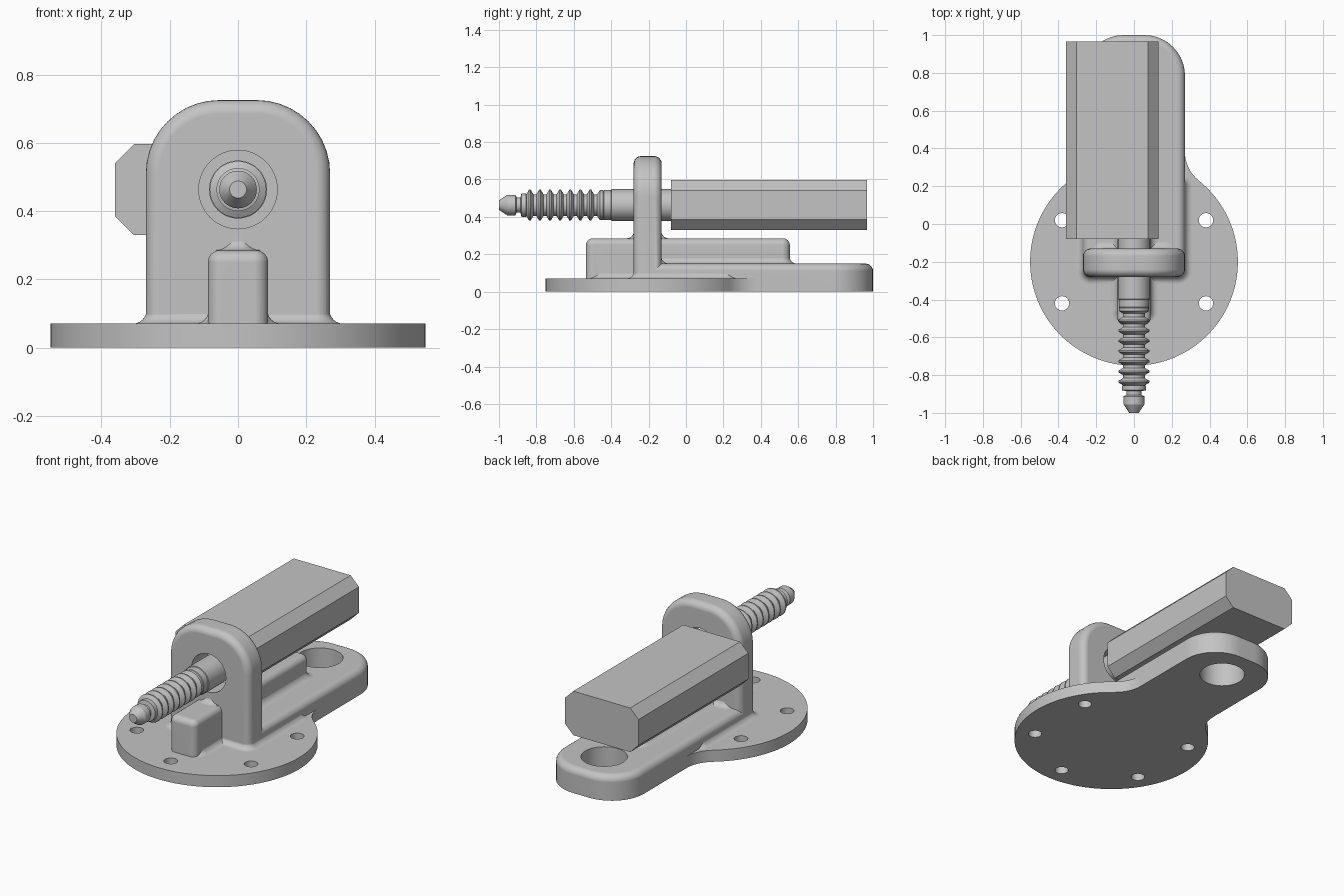
import bpy, bmesh
from math import sin, cos, pi, radians, atan2

cube = bpy.data.objects.get("Cube")
if cube:
    bpy.data.objects.remove(cube, do_unlink=True)

grey = bpy.data.materials.new("plain grey")
grey.use_nodes = True
grey.diffuse_color = (0.55, 0.55, 0.55, 1)
for node in grey.node_tree.nodes:
    if node.type == 'BSDF_PRINCIPLED':
        node.inputs["Base Color"].default_value = grey.diffuse_color


def loft(name, rings, axis='z'):
    """Bridge a stack of (outline, position) rings and cap both ends."""
    bm = bmesh.new()
    loops = []
    for outline, w in rings:
        loops.append([bm.verts.new((u, v, w) if axis == 'z' else (u, w, v))
                      for u, v in outline])
    n = len(loops[0])
    for a, b in zip(loops, loops[1:]):
        for i in range(n):
            j = (i + 1) % n
            bm.faces.new((a[i], a[j], b[j], b[i]))
    bm.faces.new(loops[0])
    bm.faces.new(loops[-1])
    bmesh.ops.recalc_face_normals(bm, faces=bm.faces[:])
    mesh = bpy.data.meshes.new(name)
    bm.to_mesh(mesh)
    bm.free()
    mesh.materials.append(grey)
    ob = bpy.data.objects.new(name, mesh)
    bpy.context.collection.objects.link(ob)
    return ob


def rounded(x, v0, v1, r0, r1, off=0, seg=10):
    """Rectangle of half width x with corner radii r0 (low v) and r1 (high v)."""
    pts = []
    corners = ((x, v1, r1, 1, 1), (-x, v1, r1, -1, 1),
               (-x, v0, r0, -1, -1), (x, v0, r0, 1, -1))
    for k, (cx, cv, r, sx, sv) in enumerate(corners):
        for i in range(seg + 1):
            a = (k + i / seg) * pi / 2
            pts.append((cx - sx * r + (r + off) * cos(a),
                        cv - sv * r + (r + off) * sin(a)))
    return pts


def circle(r, cx=0, cv=0, n=48):
    return [(cx + r * cos(2 * pi * i / n), cv + r * sin(2 * pi * i / n)) for i in range(n)]


def edge_round(b, top, seg=6):
    """Offsets and heights of a convex rounded rim."""
    return [(-b * (1 - cos(i * pi / 2 / seg)), top - b + b * sin(i * pi / 2 / seg))
            for i in range(seg + 1)]


def flare(name, x, v0, v1, r, z, f=0.04, seg=6):
    """Concave fillet skirt standing on height z."""
    layers = [(f, z - 0.012)]
    for i in range(seg, -1, -1):
        t = i * pi / 2 / seg
        layers.append((f - f * cos(t) - 0.002, z + f - f * sin(t)))
    return loft(name, [(rounded(x, v0, v1, r, r, o), w) for o, w in layers])


def boolean(target, other, operation):
    mod = target.modifiers.new("cut", 'BOOLEAN')
    mod.operation = operation
    mod.solver = 'EXACT'
    mod.object = other
    activate(target)
    bpy.ops.object.modifier_apply(modifier=mod.name)
    bpy.data.objects.remove(other, do_unlink=True)


def activate(ob):
    bpy.ops.object.select_all(action='DESELECT')
    ob.select_set(True)
    bpy.context.view_layer.objects.active = ob


def smooth(ob):
    activate(ob)
    bpy.ops.object.shade_smooth_by_angle(angle=radians(28))
    mod = ob.modifiers.new("normals", 'WEIGHTED_NORMAL')
    mod.keep_sharp = True


# Round base plate with necks that blend into the arm
disc_y, disc_r, neck_r, neck_y = -0.2, 0.55, 0.19, 0.38
neck_x = 0.27 + neck_r
start = atan2(neck_y - disc_y, neck_x)
half = []
for i in range(41):
    a = -pi / 2 + (start + pi / 2) * i / 40
    half.append((disc_r * cos(a), disc_y + disc_r * sin(a)))
for i in range(1, 9):
    a = pi + start * (1 - i / 8)
    half.append((neck_x + neck_r * cos(a), neck_y + neck_r * sin(a)))
half.append((0.2, neck_y))
plate = half + [(-x, y) for x, y in reversed(half[1:])]
base = loft("base_body", [(plate, 0), (plate, 0.07)])

# Long arm with a rounded end
arm_layers = [(0, 0)] + edge_round(0.04, 0.15)
arm = loft("arm", [(rounded(0.27, -0.26, 1.0, 0.05, 0.215, o), z) for o, z in arm_layers])

# Upright bracket, rounded on front and back rims
rim = edge_round(0.04, 0.075)
sides = [(o, -w) for o, w in reversed(rim)] + rim
bracket = loft("bracket", [(rounded(0.27, 0.01, 0.725, 0.045, 0.215, o), -0.205 + w)
                           for o, w in sides], 'y')

# Low stiffening block running through the bracket
block = loft("block", [(rounded(0.088, -0.535, 0.555, 0.04, 0.04, o), z)
                       for o, z in [(0, 0.03)] + edge_round(0.035, 0.285)])

# Fillets where the parts meet
fillets = [
    flare("arm_fillet", 0.27, -0.28, 0.25, 0.04, 0.07),
    flare("bracket_back_fillet", 0.19, -0.2, -0.13, 0.03, 0.15),
    flare("block_front_fillet", 0.088, -0.495, -0.22, 0.04, 0.07),
    flare("block_back_fillet", 0.088, -0.2, 0.555, 0.04, 0.15),
    flare("block_top_fillet", 0.03, -0.28, -0.13, 0.02, 0.285),
]
for part in [arm, bracket, block] + fillets:
    boolean(base, part, 'UNION')

# Bolt holes, arm hole and bracket bore
for k in range(5):
    a = radians(150 + 60 * k)
    ring = circle(0.038, 0.44 * cos(a), disc_y + 0.44 * sin(a), 24)
    boolean(base, loft("bolt_cutter", [(ring, -0.1), (ring, 0.12)]), 'DIFFERENCE')
ring = circle(0.127, 0, 0.78)
boolean(base, loft("arm_cutter", [(ring, -0.1), (ring, 0.3)]), 'DIFFERENCE')
axis_z = 0.463
ring = circle(0.115, 0, axis_z)
boolean(base, loft("bore_cutter", [(ring, -0.4), (ring, 0)], 'y'), 'DIFFERENCE')
smooth(base)

# Ribbed rod with a stepped tip
profile = [(0.025, -1.0), (0.055, -0.955), (0.055, -0.912), (0.04, -0.905),
           (0.04, -0.885), (0.063, -0.88), (0.063, -0.855)]
for k in range(7):
    y = -0.835 + 0.054 * k
    profile += [(0.058, y - 0.019), (0.083, y - 0.004), (0.083, y + 0.004), (0.058, y + 0.019)]
profile += [(0.058, -0.475), (0.08, -0.46), (0.08, -0.445), (0.077, -0.442),
            (0.08, -0.439), (0.08, -0.4), (0.085, -0.398), (0.085, -0.05)]
rod = loft("rod", [(circle(r, 0, axis_z), y) for r, y in profile], 'y')
smooth(rod)

# Chamfered motor box
cx, hx, hz, c = -0.115, 0.245, 0.133, 0.055
quarter = [(hx, hz - c), (hx - c, hz)]
octagon = (quarter + [(-x, z) for x, z in reversed(quarter)]
           + [(-x, -z) for x, z in quarter] + [(x, -z) for x, z in reversed(quarter)])
octagon = [(cx + x, axis_z + z) for x, z in octagon]
loft("motor_box", [(octagon, -0.08), (octagon, 0.967)], 'y')
